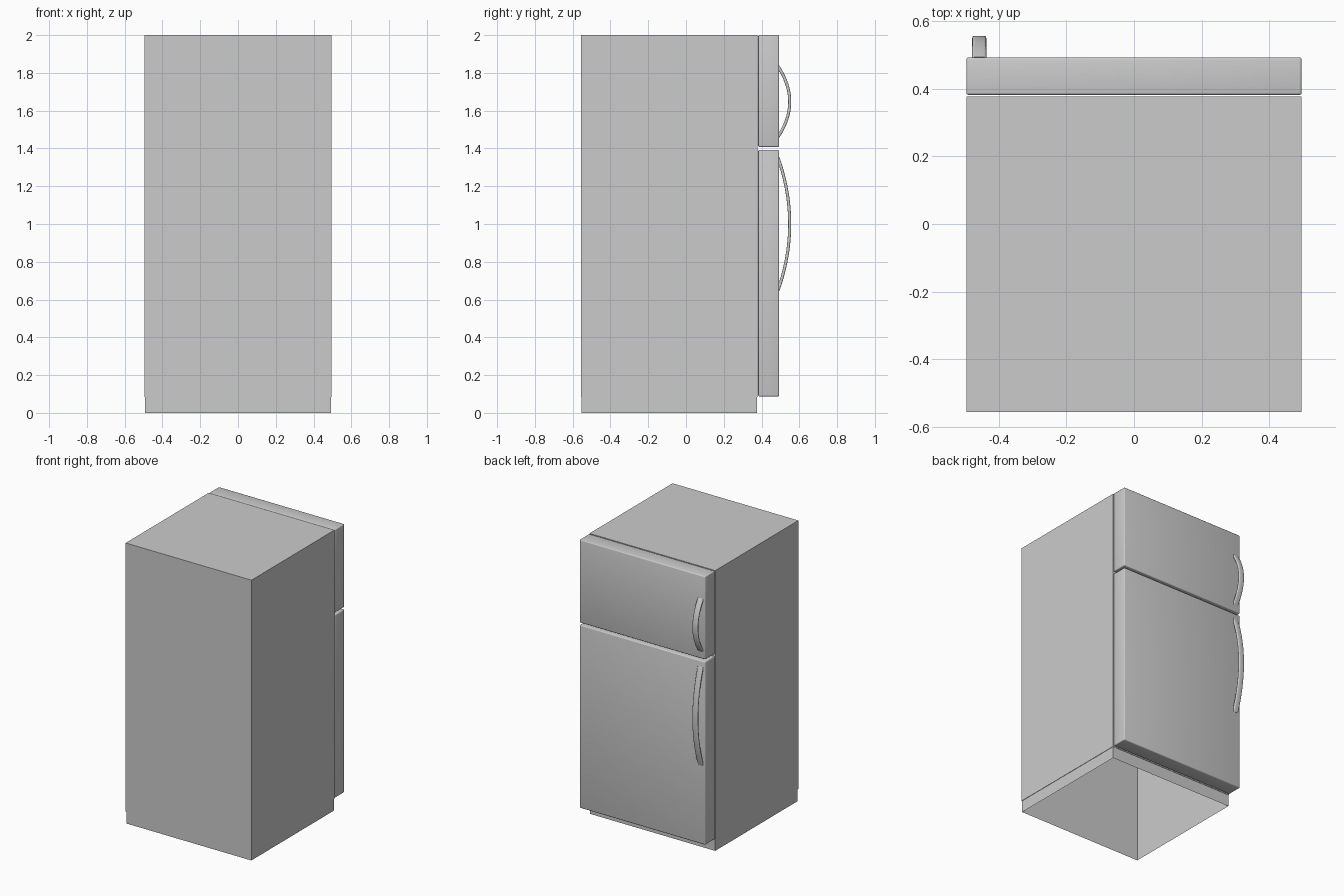
import bpy, bmesh, math
from mathutils import Vector

if "Cube" in bpy.data.objects:
    bpy.data.objects.remove(bpy.data.objects["Cube"])


def finish(bm, name, angle=30):
    bmesh.ops.recalc_face_normals(bm, faces=bm.faces)
    me = bpy.data.meshes.new(name)
    bm.to_mesh(me)
    bm.free()
    ob = bpy.data.objects.new(name, me)
    bpy.context.collection.objects.link(ob)
    bpy.context.view_layer.objects.active = ob
    ob.select_set(True)
    bpy.ops.object.shade_smooth_by_angle(angle=math.radians(angle))
    ob.select_set(False)
    return ob


def box(lo, hi):
    bm = bmesh.new()
    bmesh.ops.create_cube(bm, size=1)
    for v in bm.verts:
        v.co = Vector([l + (c + 0.5) * (h - l) for c, l, h in zip(v.co, lo, hi)])
    return bm


# Cabinet: open-bottomed shell with a slightly inset plinth skirt
bm = box((-0.496, -0.557, 0.085), (0.496, 0.378, 2.0))
bottom = [f for f in bm.faces if f.normal.z < -0.5]
bmesh.ops.inset_region(bm, faces=bottom, thickness=0.004)
ext = bmesh.ops.extrude_discrete_faces(bm, faces=bottom)["faces"]
for v in ext[0].verts:
    v.co.z = 0.0
bmesh.ops.delete(bm, geom=ext, context='FACES_ONLY')
finish(bm, "cabinet")


# Doors: slabs with small rounded edges
def door(name, z0, z1):
    bm = box((-0.496, 0.382, z0), (0.496, 0.493, z1))
    bmesh.ops.bevel(bm, geom=bm.edges[:], offset=0.007, segments=3,
                    profile=0.5, affect='EDGES')
    finish(bm, name)


door("fridge_door", 0.087, 1.392)
door("freezer_door", 1.408, 2.0)


# Handles: rounded strap swept along a shallow bow
def handle(name, z0, z1, steps=24):
    mid, half, depth, x = (z0 + z1) / 2, (z1 - z0) / 2, 0.056, -0.458
    section = []
    for cx, cy, a0 in ((1, 1, 0), (-1, 1, 90), (-1, -1, 180), (1, -1, 270)):
        for k in range(4):
            a = math.radians(a0 + 30 * k)
            section.append((cx * 0.014 + 0.007 * math.cos(a),
                            cy * 0.001 + 0.007 * math.sin(a)))
    bm = bmesh.new()
    rings = []
    for i in range(steps + 1):
        t = (-1 + 2 * i / steps) * 1.05
        p = Vector((x, 0.493 + depth * (1 - t * t), mid + half * t))
        n = Vector((0, half, 2 * depth * t)).normalized()
        rings.append([bm.verts.new(p + Vector((sx, 0, 0)) + n * sn)
                      for sx, sn in section])
    m = len(section)
    for a, b in zip(rings, rings[1:]):
        for j in range(m):
            bm.faces.new((a[j], a[(j + 1) % m], b[(j + 1) % m], b[j]))
    bm.faces.new(rings[0])
    bm.faces.new(rings[-1])
    finish(bm, name, 40)


handle("fridge_handle", 0.665, 1.335)
handle("freezer_handle", 1.47, 1.825)
